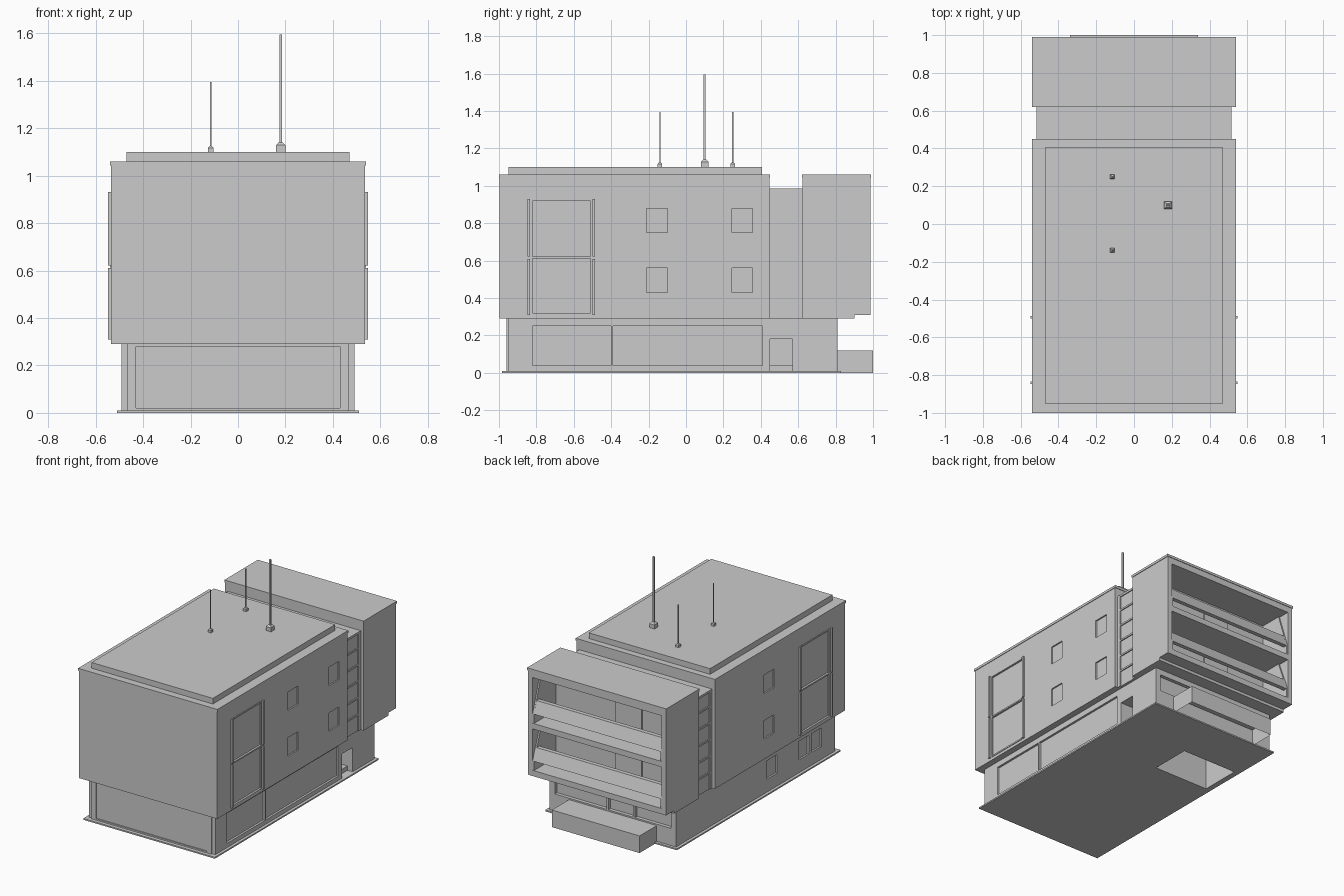
import bpy, bmesh
from mathutils import Matrix, Vector

if "Cube" in bpy.data.objects:
    bpy.data.objects.remove(bpy.data.objects["Cube"])


def add_box(bm, b):
    x0, x1, y0, y1, z0, z1 = b
    m = (Matrix.Translation(((x0 + x1) / 2, (y0 + y1) / 2, (z0 + z1) / 2))
         @ Matrix.Diagonal((x1 - x0, y1 - y0, z1 - z0, 1)))
    return bmesh.ops.create_cube(bm, size=1, matrix=m)["verts"]


def finish(name, bm):
    bmesh.ops.recalc_face_normals(bm, faces=bm.faces)
    me = bpy.data.meshes.new(name)
    bm.to_mesh(me)
    bm.free()
    ob = bpy.data.objects.new(name, me)
    bpy.context.collection.objects.link(ob)
    return ob


def boxes(name, *bs):
    bm = bmesh.new()
    for b in bs:
        add_box(bm, b)
    return finish(name, bm)


def prism_x(name, profile, x0, x1):
    """Extrude a (y, z) profile along x."""
    bm = bmesh.new()
    f = bm.faces.new([bm.verts.new((x0, y, z)) for y, z in profile])
    ext = bmesh.ops.extrude_face_region(bm, geom=[f])["geom"]
    bmesh.ops.translate(bm, vec=Vector((x1 - x0, 0, 0)),
                        verts=[v for v in ext if isinstance(v, bmesh.types.BMVert)])
    return finish(name, bm)


def cut(ob, *bs):
    """Subtract boxes, bake the result and drop the cutter."""
    cutter = boxes("cutter", *bs)
    cutter.hide_render = True
    mod = ob.modifiers.new("openings", 'BOOLEAN')
    mod.operation, mod.solver, mod.object = 'DIFFERENCE', 'EXACT', cutter
    dg = bpy.context.evaluated_depsgraph_get()
    me = bpy.data.meshes.new_from_object(ob.evaluated_get(dg))
    ob.modifiers.clear()
    ob.data = me
    bpy.data.objects.remove(cutter)


# Base slab, open below the entrance hall
hall = (-0.47, -0.04, 0.18, 0.47)
base = boxes("base_slab", (-0.51, 0.51, -0.985, 0.83, 0, 0.01))
cut(base, hall + (-0.02, 0.03))

# Ground floor with glazing recesses, entrance alcove and small windows
ground = boxes("ground_floor", (-0.49, 0.49, -0.95, 0.81, 0.005, 0.295))
cut(ground,
    hall + (-0.02, 0.25),
    (0.475, 0.6, -0.82, -0.40, 0.04, 0.25),
    (0.475, 0.6, -0.39, 0.41, 0.04, 0.25),
    (0.30, 0.6, 0.45, 0.57, 0.01, 0.18),
    *[(-0.6, -0.478, y, y + 0.11, 0.10, 0.23) for y in (-0.31, -0.66, -0.80)],
    *[(a, b, 0.785, 0.9, 0.13, 0.25) for a, b in
      ((-0.45, -0.17), (-0.155, 0.035), (0.05, 0.45))])
boxes("entrance_step", (0.31, 0.45, 0.45, 0.57, 0.01, 0.04))

# Front panel of the ground floor
panel = boxes("front_panel", (-0.465, 0.465, -0.96, -0.945, 0.005, 0.295))
cut(panel, (-0.43, 0.43, -1.0, -0.953, 0.02, 0.28))

# Upper main block with window recesses
main = boxes("main_block", (-0.536, 0.536, -0.996, 0.446, 0.29, 1.05))
rows = ((0.43, 0.56), (0.75, 0.88))
cuts = []
for s in (1, -1):
    xs = sorted((s * 0.526, s * 0.6))
    for z0, z1 in ((0.31, 0.612), (0.622, 0.925)):
        cuts.append((*xs, -0.82, -0.51, z0, z1))
    for y in ((-0.21, 0.245) if s > 0 else (-0.21,)):
        cuts += [(*xs, y, y + 0.11, z0, z1) for z0, z1 in rows]
cut(main, *cuts)
boxes("main_cornice", (-0.54, 0.54, -1.0, 0.45, 1.043, 1.06))
boxes("roof_deck", (-0.47, 0.47, -0.95, 0.405, 1.055, 1.10))

# Frames around the tall side windows
for s, side in ((1, "right"), (-1, "left")):
    xs = sorted((s * 0.53, s * 0.547))
    xt = sorted((s * 0.524, s * 0.54))
    boxes(side + "_window_frame",
          *[(*xs, y, y + 0.014, z0, z1) for y in (-0.847, -0.500)
            for z0, z1 in ((0.31, 0.61), (0.622, 0.93))],
          *[(*xt, -0.82, -0.51, z, z + 0.01) for z in (0.31, 0.612, 0.92)])

# Recessed connector with horizontal glazing bars
boxes("connector", (-0.508, 0.508, 0.44, 0.63, 0.29, 0.985))
boxes("connector_bars",
      *[(-0.515, 0.515, 0.446, 0.624, 0.29 + i * 0.1158 - 0.006, 0.29 + i * 0.1158 + 0.006)
        for i in range(1, 6)],
      (-0.515, 0.515, 0.446, 0.624, 0.97, 0.985),
      (-0.515, 0.515, 0.446, 0.47, 0.29, 0.985),
      (-0.515, 0.515, 0.60, 0.624, 0.29, 0.985))

# Rear block hollowed into two balconies
rear = boxes("rear_block", (-0.536, 0.536, 0.624, 0.986, 0.31, 1.05))
floors = (0.35, 0.68)
cut(rear,
    (-0.50, 0.50, 0.74, 1.1, 0.35, 0.64),
    (-0.50, 0.50, 0.74, 1.1, 0.68, 1.0),
    *[(-0.18, 0.02, 0.715, 0.75, f + 0.002, f + 0.22) for f in floors])
boxes("rear_cornice", (-0.54, 0.54, 0.62, 0.99, 1.043, 1.06))
boxes("rear_soffit", (-0.536, 0.536, 0.624, 0.90, 0.29, 0.312))

# Sloped balcony parapets and raked end fins
for i, (f, top) in enumerate(zip(floors, (0.642, 1.002))):
    prism_x(f"parapet_{i}", [(0.984, f + 0.065), (0.955, f + 0.15),
                             (0.925, f + 0.15), (0.954, f + 0.065)], -0.502, 0.502)
    for s in (1, -1):
        prism_x(f"end_fin_{i}_{'right' if s > 0 else 'left'}",
                [(0.74, f), (0.984, f), (0.984, f + 0.065), (0.90, top), (0.74, top)],
                s * 0.502, s * 0.49)

# Rear terrace, a shell open underneath
bm = bmesh.new()
add_box(bm, (-0.34, 0.34, 0.81, 1.0, 0, 0.12))
bmesh.ops.delete(bm, geom=[f for f in bm.faces if f.normal.z < -0.5], context='FACES')
finish("rear_terrace", bm)


# Roof masts on tapered feet
def mast(name, x, y, top, foot, pole):
    h = foot * 0.5
    bm = bmesh.new()
    add_box(bm, (x - h, x + h, y - h, y + h, 1.095, 1.10 + foot * 0.7))
    cap = add_box(bm, (x - h, x + h, y - h, y + h, 1.10 + foot * 0.7, 1.10 + foot))
    for v in cap:
        if v.co.z > 1.10 + foot * 0.9:
            v.co.x = x + (v.co.x - x) * 0.45
            v.co.y = y + (v.co.y - y) * 0.45
    p = pole / 2
    add_box(bm, (x - p, x + p, y - p, y + p, 1.10, top))
    finish(name, bm)


mast("tall_mast", 0.18, 0.10, 1.595, 0.04, 0.011)
mast("short_mast_rear", -0.115, 0.25, 1.395, 0.024, 0.006)
mast("short_mast_front", -0.115, -0.14, 1.395, 0.024, 0.006)
